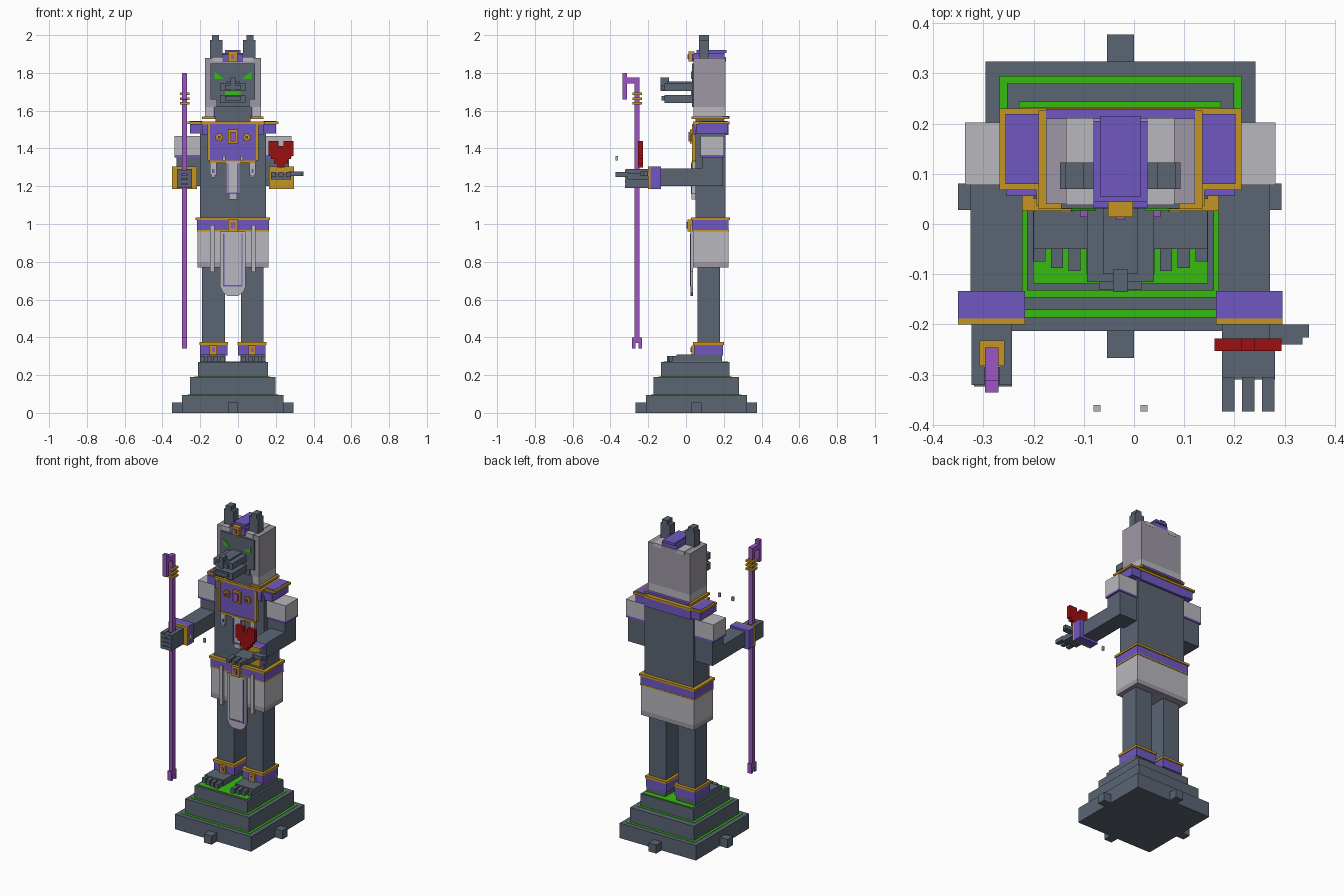
import bpy, bmesh
from mathutils import Matrix, Vector

cube = bpy.data.objects.get("Cube")
if cube:
    bpy.data.objects.remove(cube, do_unlink=True)

CX = -0.027  # symmetry plane of the figure


def material(name, hexcol):
    lin = []
    for i in (0, 2, 4):
        c = int(hexcol[i:i + 2], 16) / 255
        lin.append(c / 12.92 if c <= 0.04045 else ((c + 0.055) / 1.055) ** 2.4)
    m = bpy.data.materials.new(name)
    m.use_nodes = True
    m.diffuse_color = (*lin, 1)
    m.node_tree.nodes["Principled BSDF"].inputs["Base Color"].default_value = (*lin, 1)
    return m


STONE = material("slate stone", "5B6574")
LIGHT = material("light cloth", "B8B8BE")
MID = material("grey cloth", "9D97A4")
PURPLE = material("purple enamel", "7058C2")
GOLD = material("gold", "C39522")
GREEN = material("glowing green", "36BC10")
RED = material("heart red", "9E1010")
VIOLET = material("violet staff", "9C56C2")


def finish(name, mat, bm):
    bmesh.ops.recalc_face_normals(bm, faces=bm.faces)
    me = bpy.data.meshes.new(name)
    bm.to_mesh(me)
    bm.free()
    me.materials.append(mat)
    ob = bpy.data.objects.new(name, me)
    bpy.context.collection.objects.link(ob)


def part(name, mat, *boxes):
    """Boxes given as x0, x1, y0, y1, z0, z1."""
    bm = bmesh.new()
    for x0, x1, y0, y1, z0, z1 in boxes:
        c = Vector((x0 + x1, y0 + y1, z0 + z1)) / 2
        s = Matrix.Diagonal((x1 - x0, y1 - y0, z1 - z0, 1))
        bmesh.ops.create_cube(bm, size=1, matrix=Matrix.Translation(c) @ s)
    finish(name, mat, bm)


def pair(name, mat, *boxes):
    """The given boxes on the right side and their mirror on the left."""
    part("right_" + name, mat, *boxes)
    part("left_" + name, mat, *[(2 * CX - b[1], 2 * CX - b[0], *b[2:]) for b in boxes])


def plate(name, mat, pts, y0, y1):
    """Outline in x, z extruded along y."""
    bm = bmesh.new()
    f = bm.faces.new([bm.verts.new((x, y0, z)) for x, z in pts])
    ext = bmesh.ops.extrude_face_region(bm, geom=[f])["geom"]
    vs = [v for v in ext if isinstance(v, bmesh.types.BMVert)]
    bmesh.ops.translate(bm, verts=vs, vec=(0, y1 - y0, 0))
    finish(name, mat, bm)


# Stepped pedestal with side blocks and green seams
part("pedestal_bottom", STONE, (-.296, .242, -.213, .323, 0, .095))
part("pedestal_middle", STONE, (-.253, .199, -.171, .28, .095, .19))
part("pedestal_top", STONE, (-.213, .159, -.132, .23, .19, .27))
part("pedestal_blocks", STONE, (-.35, .294, .028, .081, 0, .055),
     (-.054, 0, -.267, .377, 0, .055))
part("lower_seam", GREEN, (-.268, .214, -.186, .295, .094, .098))
part("upper_seam", GREEN, (-.229, .173, -.146, .244, .189, .193))
part("foot_inlay", GREEN, (-.201, .147, -.118, .222, .268, .273))

# Feet and legs
pair("foot", STONE, (-.2, -.067, -.05, .19, .27, .31))
pair("toes", STONE, *[(-.2 + i * .035, -.176 + i * .035, y, -.04, .27, .302)
                      for i, y in enumerate((-.075, -.088, -.094, -.1))])
pair("leg", STONE, (-.19, -.07, .06, .18, .27, .82))
pair("anklet", PURPLE, (-.2, -.055, .043, .195, .305, .36))
pair("anklet_rim", GOLD, (-.204, -.052, .038, .2, .36, .375))
pair("anklet_buckle", GOLD, (-.15, -.11, .028, .045, .31, .357))
pair("anklet_gem", VIOLET, (-.138, -.122, .024, .03, .322, .345))

# Skirt and belt
part("skirt", LIGHT, (-.215, .161, .036, .224, .8, .97))
part("skirt_hem", MID, (-.215, .161, .036, .224, .77, .8))
part("skirt_piping", GOLD, (-.218, .164, .033, .227, .96, .968))
part("belt", PURPLE, (-.218, .164, .032, .226, .968, 1.02))
part("belt_rim", GOLD, (-.224, .17, .026, .232, 1.02, 1.034))
part("belt_buckle", GOLD, (-.054, 0, .008, .04, .96, 1.025))
part("belt_gem", VIOLET, (-.04, -.014, .002, .012, .975, 1.01))
plate("loincloth", LIGHT, [(CX - .068, .96), (CX - .068, .67), (CX - .055, .64), (CX - .03, .62),
                           (CX + .03, .62), (CX + .055, .64), (CX + .068, .67), (CX + .068, .96)],
      .024, .036)
pair("loincloth_stripe", PURPLE, (CX - .052, CX - .045, .021, .026, .675, .95))
part("loincloth_stripe_base", PURPLE, (CX - .052, CX + .052, .021, .026, .668, .676))
pair("skirt_tassel", LIGHT, (-.147, -.125, .024, .037, .745, .995))

# Torso with pendants
part("torso", STONE, (-.2, .147, .05, .21, .9, 1.5))
part("middle_pendant", LIGHT, (-.064, .01, .03, .055, 1.16, 1.33),
     (-.048, -.006, .03, .055, 1.13, 1.16))
pair("pendant_stripe", PURPLE, (-.056, -.049, .026, .031, 1.165, 1.32))
part("pendant_stripe_base", PURPLE, (-.056, .002, .026, .031, 1.158, 1.166))
pair("side_pendant", LIGHT, (-.147, -.115, .035, .055, 1.26, 1.33),
     (-.139, -.123, .035, .055, 1.245, 1.26))
pair("side_pendant_gem", PURPLE, (-.137, -.125, .031, .036, 1.27, 1.29))

# Chest plate
part("chest_plate", PURPLE, (-.15, .096, .036, .06, 1.335, 1.53))
pair("chest_side_trim", GOLD, (-.162, -.148, .031, .06, 1.335, 1.53))
part("chest_bottom_trim", GOLD, (-.15, .096, .031, .06, 1.322, 1.337))
part("chest_brooch", GOLD, (-.054, 0, .022, .04, 1.425, 1.5))
part("brooch_gem", VIOLET, (-.041, -.013, .012, .024, 1.438, 1.487))
pair("chest_stud", GOLD, (-.12, -.08, .026, .04, 1.448, 1.472),
     (-.112, -.088, .026, .04, 1.44, 1.48))
pair("stud_gem", VIOLET, (-.107, -.093, .014, .028, 1.453, 1.467))

# Broad collar and shoulder pads
part("collar", PURPLE, (-.19, .136, .04, .226, 1.47, 1.53))
part("collar_rim", GOLD, (-.194, .14, .036, .23, 1.528, 1.542))
pair("shoulder_pad", PURPLE, (-.255, -.17, .056, .222, 1.478, 1.53))
pair("shoulder_pad_rim", GOLD, (-.268, -.17, .068, .23, 1.53, 1.543))
pair("shoulder_pad_inlay", PURPLE, (-.256, -.188, .08, .219, 1.541, 1.546))
pair("neck_ring", GOLD, (-.19, -.122, .03, .226, 1.555, 1.569))
part("neck_ring_back", GOLD, (-.19, .136, .19, .226, 1.555, 1.569))
part("neck_ring_inlay", PURPLE, (-.175, .121, .19, .229, 1.558, 1.571))

# Arms with sleeves and wristbands
pair("sleeve", LIGHT, (-.336, -.195, .078, .202, 1.365, 1.467))
pair("sleeve_trim", PURPLE, (-.336, -.195, .078, .202, 1.353, 1.365))
pair("upper_arm", STONE, (-.325, -.195, .085, .197, 1.2, 1.355))
pair("forearm", STONE, (-.325, -.222, -.19, .197, 1.2, 1.293))
pair("wristband", PURPLE, (-.35, -.217, -.188, -.133, 1.185, 1.305))
pair("wristband_rim", GOLD, (-.35, -.217, -.2, -.188, 1.185, 1.305))

# Right fist around the staff
part("right_fist", STONE, (-.323, -.243, -.235, -.2, 1.19, 1.29),
     (-.323, -.298, -.32, -.235, 1.19, 1.29), (-.268, -.243, -.32, -.235, 1.19, 1.29),
     *[(-.318, -.243, -.323, -.285, z, z + .02) for z in (1.19, 1.215, 1.24, 1.266)])
SX0, SX1 = -.297, -.27
part("staff", VIOLET, (SX0, SX1, -.273, -.246, .38, 1.775),
     (SX0, SX1, -.335, -.246, 1.745, 1.775), (SX0, SX1, -.335, -.312, 1.66, 1.8))
part("staff_fork", VIOLET, (SX0, SX1, -.285, -.234, .37, .4),
     (SX0, SX1, -.285, -.268, .34, .37), (SX0, SX1, -.251, -.234, .34, .37))
part("staff_rings", GOLD, *[(-.308, -.258, -.283, -.232, z, z + .013)
                            for z in (1.632, 1.657, 1.683)])

# Open left hand offering a heart
part("left_palm", STONE, (.175, .281, -.31, -.2, 1.235, 1.268))
part("left_fingers", STONE, *[(x, x + .025, -.373, -.305, 1.25, 1.275)
                              for x in (.175, .215, .255)])
part("left_thumb", STONE, (.27, .335, -.24, -.2, 1.253, 1.277),
     (.33, .348, -.226, -.2, 1.253, 1.277))
HX, S = .227, .0133
steps = [(5, 0, 1.44), (5, 1, 1.43), (5, 5, 1.38), (4, 5, 1.36), (2.5, 4, 1.345), (1.3, 2.5, 1.32)]
part("heart", RED, (HX - 5 * S, HX - S, -.253, -.228, 1.36, 1.44),
     (HX + S, HX + 5 * S, -.253, -.228, 1.36, 1.44),
     (HX - S, HX + S, -.253, -.228, 1.36, 1.413),
     *[(HX - w * S, HX + w * S, -.253, -.228, z0, z1)
       for w, z0, z1 in ((4, 1.345, 1.36), (2.8, 1.32, 1.345), (1.4, 1.3, 1.32))])

# Small chips floating ahead of the chest
pair("floating_chip", LIGHT, (-.081, -.067, -.373, -.36, 1.335, 1.36))

# Neck, head cloth and face
part("neck", STONE, (-.12, .066, .05, .2, 1.5, 1.65))
part("head_cloth", MID, (-.175, .121, .04, .21, 1.62, 1.88))
pair("cloth_lappet", LIGHT, (-.175, -.13, .04, .21, 1.569, 1.62))
pair("lappet_trim", PURPLE, (-.13, -.122, .042, .1, 1.569, 1.625))
part("cloth_back_band", LIGHT, (-.175, .121, .17, .21, 1.569, 1.62))
pair("cloth_top_stripe", LIGHT, (-.135, -.08, .038, .211, 1.86, 1.883))
part("face", STONE, (-.145, .091, .031, .06, 1.66, 1.85), (-.115, .061, .031, .06, 1.62, 1.66))
for side, s in (("right", -1), ("left", 1)):
    plate(side + "_eye", GREEN, [(CX + s * x, z) for x, z in
                                 ((.098, 1.807), (.098, 1.768), (.05, 1.768), (.066, 1.782))],
          .026, .033)

# Open-mouthed snout
part("upper_jaw", STONE, (-.094, .04, -.115, .04, 1.705, 1.745), (-.062, .008, -.1, .04, 1.745, 1.755))
part("nose", STONE, (-.041, -.013, -.135, -.09, 1.705, 1.775))
part("lower_jaw", STONE, (-.094, .04, -.115, .04, 1.64, 1.682))
part("jaw_tip", STONE, (-.07, .016, -.13, -.11, 1.655, 1.677), (-.07, .016, -.13, -.11, 1.712, 1.735))
part("mouth_glow", GREEN, (-.068, .014, .026, .033, 1.682, 1.705))

# Crest and ears
part("crest", PURPLE, (-.081, .027, .045, .205, 1.88, 1.905), (-.068, .014, .055, .215, 1.905, 1.921))
part("crest_front", PURPLE, (-.081, .027, .032, .045, 1.86, 1.9))
part("crest_ornament", GOLD, (-.052, -.002, .014, .045, 1.86, 1.912))
part("crest_gem", VIOLET, (-.036, -.018, .008, .016, 1.873, 1.898))
pair("ear", STONE, (-.147, -.081, .07, .122, 1.88, 1.975), (-.137, -.1, .07, .122, 1.975, 2.0))
